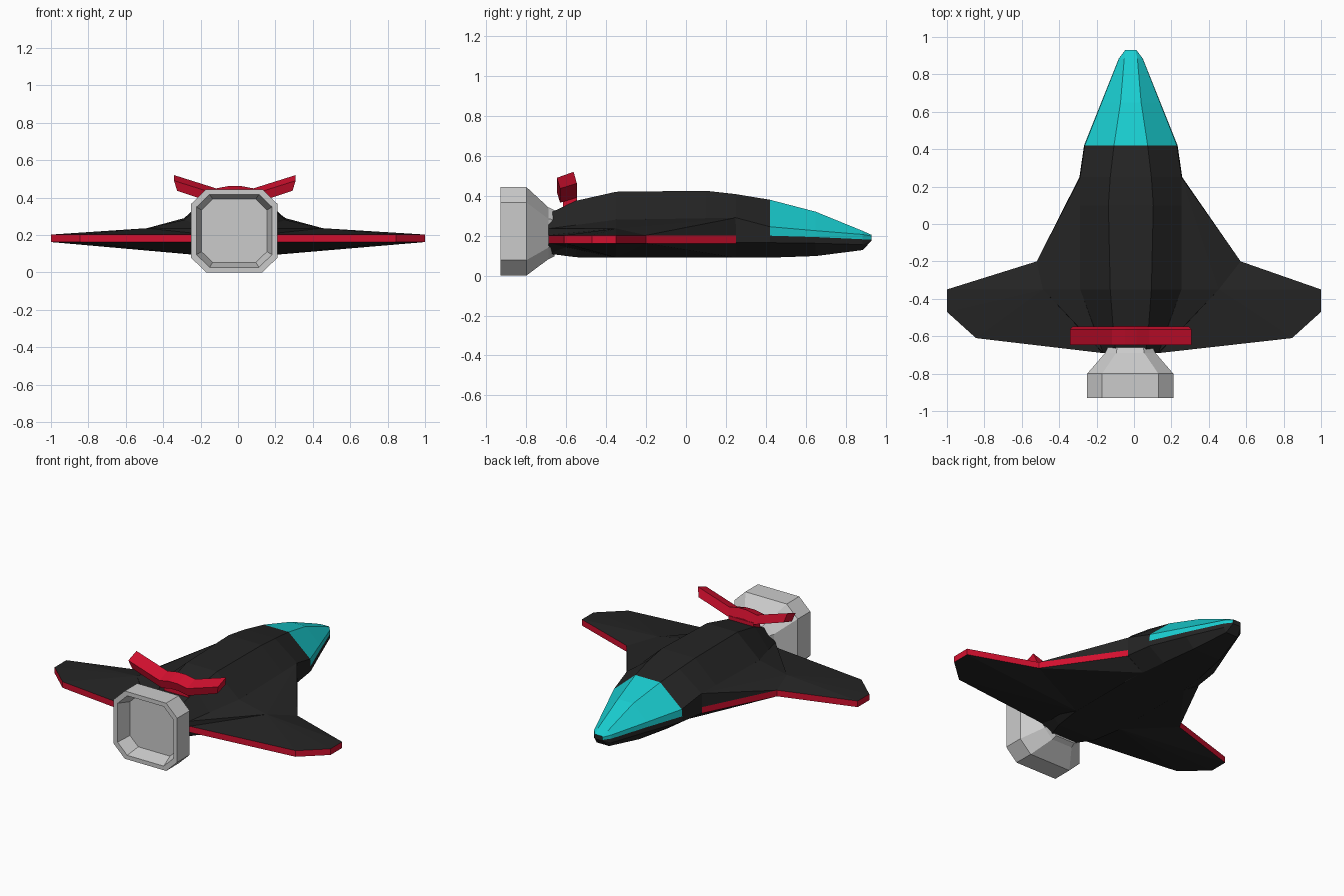
import bpy, bmesh

if "Cube" in bpy.data.objects:
    bpy.data.objects.remove(bpy.data.objects["Cube"])

CX = -0.017  # the hull sits slightly left of centre


def material(name, rgb):
    m = bpy.data.materials.new(name)
    m.diffuse_color = (*rgb, 1)
    m.use_nodes = True
    m.node_tree.nodes["Principled BSDF"].inputs["Base Color"].default_value = m.diffuse_color
    return m


BLACK = material("black", (0.018, 0.018, 0.018))
RED = material("red", (0.65, 0.005, 0.028))
CYAN = material("cyan", (0.01, 0.62, 0.64))


def make(name, verts, faces, mats=(), slot=None):
    bm = bmesh.new()
    vs = [bm.verts.new(v) for v in verts]
    for f in faces:
        bm.faces.new([vs[i] for i in f])
    bmesh.ops.recalc_face_normals(bm, faces=bm.faces)
    if slot:
        for f in bm.faces:
            f.material_index = slot(f)
    me = bpy.data.meshes.new(name)
    bm.to_mesh(me)
    bm.free()
    for m in mats:
        me.materials.append(m)
    ob = bpy.data.objects.new(name, me)
    bpy.context.collection.objects.link(ob)
    return ob


def loft(name, rings, mats=(), slot=None):
    n = len(rings[0])
    verts = [v for r in rings for v in r]
    faces = [(k * n + i, k * n + (i + 1) % n, (k + 1) * n + (i + 1) % n, (k + 1) * n + i)
             for k in range(len(rings) - 1) for i in range(n)]
    faces += [tuple(range(n)), tuple(range(len(verts) - n, len(verts)))]
    return make(name, verts, faces, mats, slot)


# Fuselage: y, bottom z, bottom half width, side half width, belt low z, belt high z,
# shoulder z, top half width, top z
sections = [
    (-0.69, .11, .08, .15, .165, .20, .235, .08, .31),
    (-0.55, .092, .14, .20, .165, .20, .25, .095, .375),
    (-0.35, .09, .17, .275, .165, .20, .28, .11, .42),
    (0.10, .09, .17, .275, .165, .20, .287, .12, .425),
    (0.25, .09, .16, .275, .165, .20, .29, .11, .408),
    (0.42, .09, .14, .25, .165, .20, .245, .09, .38),
    (0.65, .098, .10, .158, .162, .193, .225, .055, .32),
    (0.885, .128, .045, .064, .155, .182, .206, .035, .224),
    (0.93, .175, .028, .030, .178, .181, .198, .025, .204),
]


def hull_ring(s):
    y, zb, wb, ws, z1, z2, z3, wt, zt = s
    half = [(wb, zb), (ws, z1), (ws, z2), (ws * .985, z3), (wt, zt)]
    pts = half + [(-x, z) for x, z in reversed(half)]
    return [(CX + x, y, z) for x, z in pts]


def hull_slot(f):
    c = f.calc_center_median()
    return 1 if c.y > 0.43 and min(v.co.z for v in f.verts) > 0.1795 else 0


loft("fuselage", [hull_ring(s) for s in sections], (BLACK,))
hull = bpy.data.objects["fuselage"]
hull.data.materials.append(CYAN)
# Canopy: the nose panels above the belt (ring edges 2 to 6)
for p in hull.data.polygons:
    if p.center.y > 0.43:
        idx = {i % 10 for i in p.vertices}
        if idx <= {2, 3, 4, 5, 6, 7}:
            p.material_index = 1

# Wings: outline with red edge, blended into the hull above and below
for side, name, knee in ((1, "right_wing", .57), (-1, "left_wing", .52)):
    o = side * CX
    outline = [(.275 + o, .25), (knee, -.20), (1, -.35), (1, -.47), (.845, -.61), (.15 + o, -.69)]
    verts = [(side * x, y, .202) for x, y in outline] + [(side * x, y, .162) for x, y in outline]
    verts += [(side * (x + o), y, z) for x, y, z in (
        (.27, .25, .29), (.27, -.35, .28), (.148, -.69, .235), (.47, -.35, .236),   # 12-15 top
        (.16, .25, .09), (.17, -.35, .09), (.08, -.69, .11))]                       # 16-18 bottom
    edge = [(i, i + 1, i + 7, i + 6) for i in range(5)]
    top = [(12, 13, 15), (12, 15, 1), (12, 1, 0), (15, 13, 14), (15, 14, 5)]
    top += [(15, i + 1, i) for i in range(1, 5)]
    bottom = [(6, 7, 16), (7, 17, 16), (11, 18, 17)] + [(i, i + 1, 17) for i in range(7, 11)]
    root = [(12, 0, 6, 16), (14, 18, 11, 5), (12, 16, 17, 13), (13, 17, 18, 14)]
    wing = make(name, verts, edge + top + bottom + root, (BLACK, RED))
    for p in wing.data.polygons:
        if p.index < 5:
            p.material_index = 1


# Engine: chamfered-square nozzle with a recessed opening
def octagon(y, r, c, dz=0.0):
    h = r - c
    pts = [(r, h), (h, r), (-h, r), (-r, h), (-r, -h), (-h, -r), (h, -r), (r, -h)]
    return [(-.02 + x, y, .222 + dz + z * .222 / .23) for x, z in pts]


loft("engine", [octagon(-.66, .12, .05, -.01), octagon(-.69, .135, .06, -.01),
                octagon(-.80, .23, .08), octagon(-.93, .23, .08),
                octagon(-.93, .202, .07), octagon(-.84, .175, .06)])

# Tail spoiler: tilted bar swept along a shallow V
path = [(-.325, .478), (-.10, .407), (-.03, .42), (.03, .42), (.10, .407), (.325, .478)]
profile = [(-.052, .012), (.032, .042), (.048, -.016), (-.036, -.042)]
loft("tail_spoiler", [[(CX + x * (1 - (.05 if z < 0 else 0)), -.595 + y, pz + z) for y, z in profile]
                      for x, pz in path], (RED,))

# Spoiler mount joining it to the hull
loft("spoiler_mount", [[(CX + sx * .09, -.58 + sy * .035, z) for sx, sy in ((-1, -1), (1, -1), (1, 1), (-1, 1))]
                       for z in (.34, .40)], (RED,))
